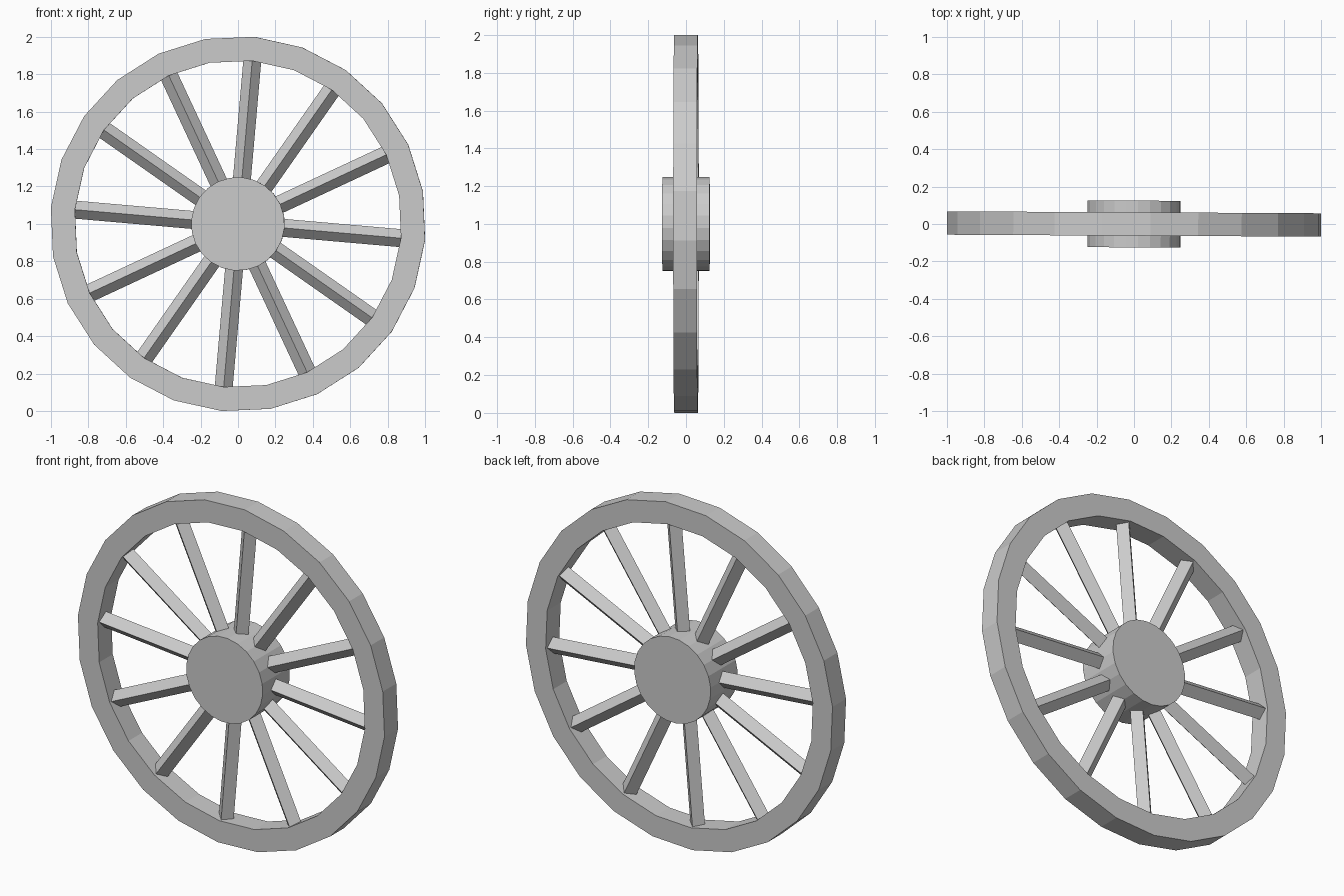
import bpy, bmesh
from math import sin, cos, radians, pi
from mathutils import Matrix

if "Cube" in bpy.data.objects:
    bpy.data.objects.remove(bpy.data.objects["Cube"])

SIDES = 24
START = radians(-5)      # whole wheel is turned slightly on its axle
R_OUT, R_IN = 1.004, 0.875
RIM_HALF = 0.0625
HUB_R, HUB_HALF = 0.25, 0.125
SPOKES, SPOKE_HALF = 12, 0.048
# slight yaw, lifted so the rim stands on the ground
PLACE = Matrix.Translation((0, 0, 1)) @ Matrix.Rotation(radians(-0.3), 4, 'Z')


def finish(name, bm):
    bmesh.ops.recalc_face_normals(bm, faces=bm.faces)
    me = bpy.data.meshes.new(name)
    bm.to_mesh(me)
    bm.free()
    ob = bpy.data.objects.new(name, me)
    ob.matrix_world = PLACE
    bpy.context.collection.objects.link(ob)
    return ob


def ring(bm, radius, y):
    return [bm.verts.new((radius * cos(START + 2 * pi * k / SIDES), y,
                          radius * sin(START + 2 * pi * k / SIDES)))
            for k in range(SIDES)]


def bridge(bm, a, b):
    n = len(a)
    for i in range(n):
        j = (i + 1) % n
        bm.faces.new((a[i], a[j], b[j], b[i]))


# rim: rectangular section swept round the axle
bm = bmesh.new()
loops = [ring(bm, r, y) for r, y in ((R_OUT, -RIM_HALF), (R_OUT, RIM_HALF),
                                     (R_IN, RIM_HALF), (R_IN, -RIM_HALF))]
for i in range(4):
    bridge(bm, loops[i], loops[(i + 1) % 4])
finish("rim", bm)

# hub: capped drum
bm = bmesh.new()
front, back = ring(bm, HUB_R, -HUB_HALF), ring(bm, HUB_R, HUB_HALF)
bridge(bm, front, back)
bm.faces.new(front)
bm.faces.new(back)
finish("hub", bm)

# spokes: square bars set edge-on, running from hub to rim
for k in range(SPOKES):
    a = START + 2 * pi * k / SPOKES
    bm = bmesh.new()
    ends = []
    for r in (0.22, 0.878):
        ends.append([bm.verts.new((r * cos(a) - t * sin(a), y, r * sin(a) + t * cos(a)))
                     for t, y in ((SPOKE_HALF, 0), (0, SPOKE_HALF),
                                  (-SPOKE_HALF, 0), (0, -SPOKE_HALF))])
    bridge(bm, *ends)
    for e in ends:
        bm.faces.new(e)
    finish(f"spoke_{k + 1}", bm)
